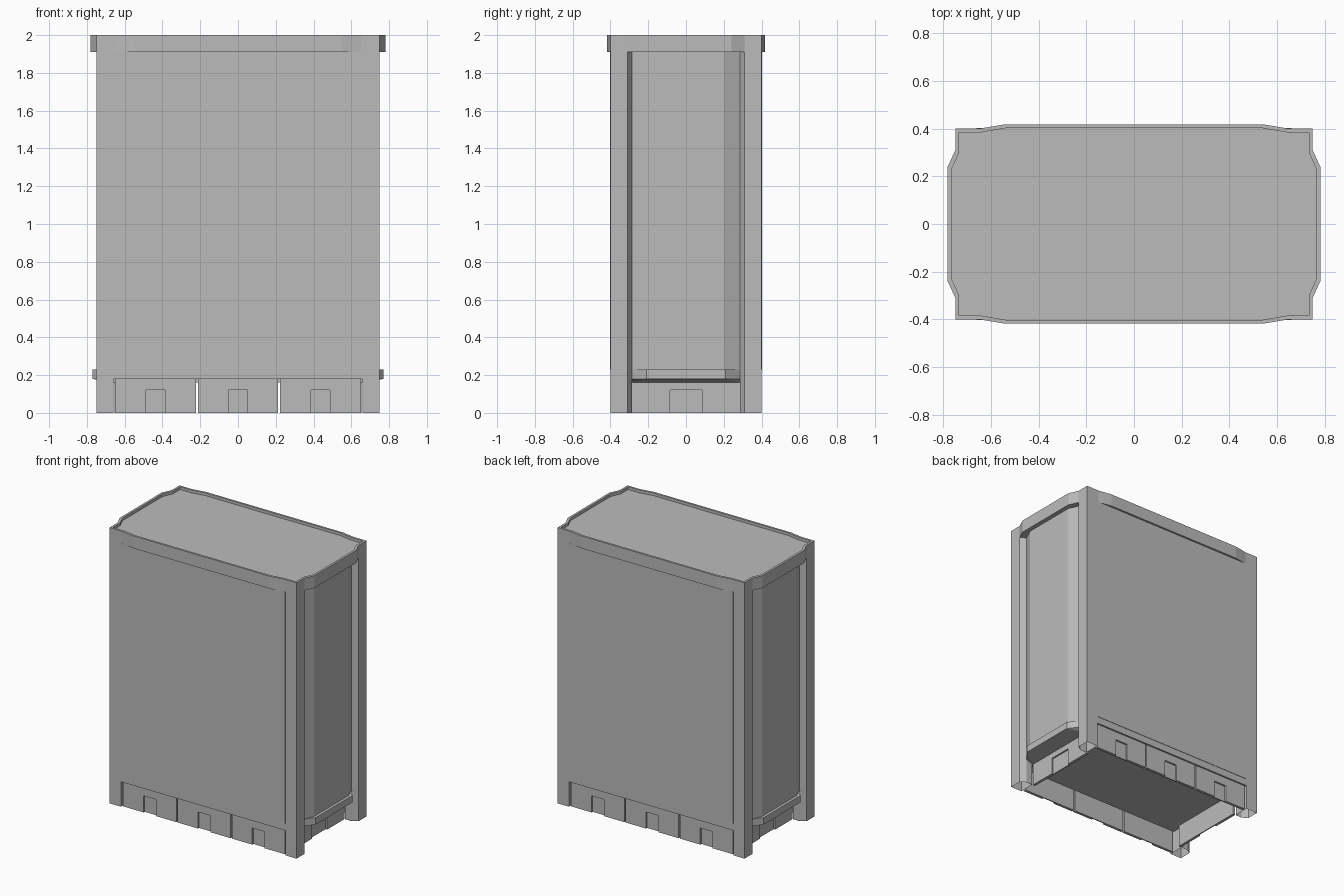
import bpy
import bmesh

cube = bpy.data.objects.get("Cube")
if cube:
    bpy.data.objects.remove(cube, do_unlink=True)

GREY = (0.5, 0.5, 0.5, 1)
mat = bpy.data.materials.new("plain_grey")
mat.use_nodes = True
mat.diffuse_color = GREY
mat.node_tree.nodes["Principled BSDF"].inputs["Base Color"].default_value = GREY


def loft(name, rings, bottom=True, top=True):
    """Skin a stack of (outline, height) rings into one flat-shaded object."""
    bm = bmesh.new()
    loops = [[bm.verts.new((x, y, z)) for x, y in pts] for pts, z in rings]
    n = len(loops[0])
    for low, high in zip(loops, loops[1:]):
        for i in range(n):
            j = (i + 1) % n
            bm.faces.new((low[i], low[j], high[j], high[i]))
    if bottom:
        bm.faces.new(loops[0][::-1])
    if top:
        bm.faces.new(loops[-1])
    if bottom and top:
        bmesh.ops.recalc_face_normals(bm, faces=bm.faces)
    mesh = bpy.data.meshes.new(name)
    bm.to_mesh(mesh)
    bm.free()
    mesh.materials.append(mat)
    obj = bpy.data.objects.new(name, mesh)
    bpy.context.collection.objects.link(obj)
    return obj


def box(name, x0, x1, y0, y1, z0, z1):
    x0, x1 = sorted((x0, x1))
    y0, y1 = sorted((y0, y1))
    outline = [(x0, y0), (x1, y0), (x1, y1), (x0, y1)]
    return loft(name, [(outline, z0), (outline, z1)])


def flip(pts, sx, sy):
    """Mirror an outline, keeping it counter-clockwise."""
    out = [(x * sx, y * sy) for x, y in pts]
    return out if sx * sy > 0 else out[::-1]


def four_way(quarter):
    """Complete an outline from its +x +y quarter."""
    return [p for sx, sy in ((1, 1), (-1, 1), (-1, -1), (1, -1))
            for p in flip(quarter, sx, sy)]


FLOOR, SKIRT, LEDGE, RIM, TOP = 0.16, 0.18, 0.23, 1.91, 2.0

# Main body with bowed side panels set between the corner posts
body = four_way([(0.75, 0.2), (0.712, 0.285), (0.75, 0.31), (0.75, 0.4)])
loft("body", [(body, SKIRT), (body, RIM)])

# Hollow bowed rim around a slightly sunken lid
outer = four_way([(0.782, 0.24), (0.75, 0.31), (0.75, 0.4), (0.65, 0.4), (0.55, 0.417)])
inner = four_way([(0.766, 0.23), (0.734, 0.3), (0.734, 0.385), (0.64, 0.385), (0.54, 0.402)])
loft("top_rim", [(outer, RIM), (outer, TOP), (inner, TOP), (inner, TOP - 0.02)])

# Underside floor
box("floor", -0.66, 0.66, -0.375, 0.375, FLOOR, SKIRT)

# Corner feet, open underneath
foot = [(0.66, 0.285), (0.712, 0.285), (0.75, 0.31), (0.75, 0.4), (0.66, 0.4)]
for sx, x_name in ((1, "left"), (-1, "right")):
    for sy, y_name in ((1, "back"), (-1, "front")):
        pts = flip(foot, sx, sy)
        loft(f"{y_name}_{x_name}_foot", [(pts, 0), (pts, SKIRT)], bottom=False)

# Side ledges with a sloped underside
low = [(0.6, -0.285), (0.65, -0.285), (0.66, -0.28), (0.66, 0.28), (0.65, 0.285), (0.6, 0.285)]
mid = [(0.6, -0.285), (0.712, -0.285), (0.77, -0.21), (0.77, 0.21), (0.712, 0.285), (0.6, 0.285)]
for s, side in ((1, "left"), (-1, "right")):
    loft(f"{side}_ledge", [(flip(low, s, 1), FLOOR), (flip(mid, s, 1), SKIRT),
                           (flip(mid, s, 1), LEDGE)])


def base_panel(name, a, b, notch, face, axis, sign):
    """Thin skirt panel with a shallow notch cut in its lower middle."""
    c = (a + b) / 2
    back, front = sign * (face - 0.02), sign * face
    deep = sign * (face - 0.012)
    pieces = [("backing", a, b, back, deep, 0, SKIRT),
              ("header", a, b, deep, front, 0.12, SKIRT),
              ("cheek_a", a, c - notch, deep, front, 0, 0.12),
              ("cheek_b", c + notch, b, deep, front, 0, 0.12)]
    for part, u0, u1, v0, v1, z0, z1 in pieces:
        spans = (u0, u1, v0, v1) if axis == "x" else (v0, v1, u0, u1)
        box(f"{name}_{part}", *spans, z0, z1)


# Base skirt: three panels front and back, one on each side
for s, name in ((-1, "front"), (1, "back")):
    for i in range(3):
        c = (i - 1) * 0.436
        base_panel(f"{name}_base_{i + 1}", c - 0.213, c + 0.213, 0.05, 0.388, "x", s)
    box(f"{name}_panel", -0.66, 0.66, s * 0.39, s * 0.403, LEDGE, RIM)
for s, name in ((1, "left"), (-1, "right")):
    base_panel(f"{name}_base", -0.285, 0.285, 0.085, 0.655, "y", s)
